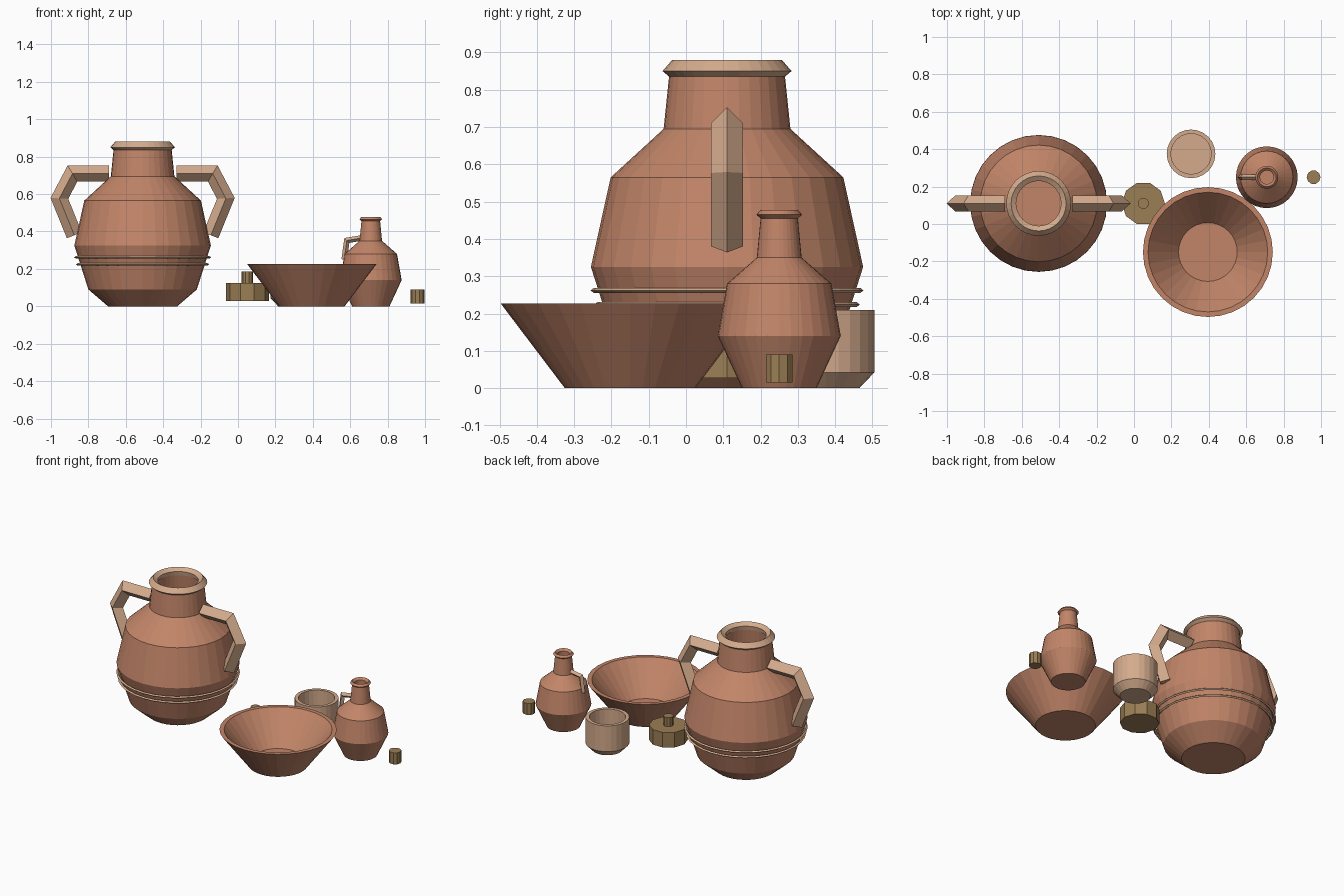
import bpy, bmesh, math
from mathutils import Vector

cube = bpy.data.objects.get("Cube")
if cube:
    bpy.data.objects.remove(cube, do_unlink=True)


def material(name, rgb):
    m = bpy.data.materials.new(name)
    m.use_nodes = True
    m.diffuse_color = (*rgb, 1)
    m.node_tree.nodes["Principled BSDF"].inputs["Base Color"].default_value = (*rgb, 1)
    return m


clay = material("terracotta", (0.54, 0.235, 0.14))
tan = material("pale clay", (0.66, 0.41, 0.265))
cork = material("cork", (0.33, 0.21, 0.09))


def finish(name, bm, mat, location):
    bmesh.ops.recalc_face_normals(bm, faces=bm.faces)
    mesh = bpy.data.meshes.new(name)
    bm.to_mesh(mesh)
    bm.free()
    mesh.materials.append(mat)
    obj = bpy.data.objects.new(name, mesh)
    obj.location = location
    bpy.context.collection.objects.link(obj)
    return obj


def bridge(bm, a, b):
    n = len(a)
    for i in range(n):
        bm.faces.new((a[i], a[(i + 1) % n], b[(i + 1) % n], b[i]))


def lathe(name, profile, mat, centre, sides=32, loop=False):
    """Turn (radius, height) points; cap both ends, or join them as a ring."""
    bm = bmesh.new()
    rings = [[bm.verts.new((r * math.cos(math.tau * i / sides),
                            r * math.sin(math.tau * i / sides), z))
              for i in range(sides)] for r, z in profile]
    for a, b in zip(rings, rings[1:]):
        bridge(bm, a, b)
    if loop:
        bridge(bm, rings[-1], rings[0])
    else:
        bm.faces.new(rings[0])
        bm.faces.new(rings[-1])
    return finish(name, bm, mat, (*centre, 0))


def handle(name, path, size, mat, centre, side):
    """Sweep a diamond section along (distance, height) points with mitred bends."""
    bm = bmesh.new()
    pts = [Vector((side * x, 0, z)) for x, z in path]
    rings = []
    for i, p in enumerate(pts):
        before = (p - pts[max(i - 1, 0)]).normalized()
        after = (pts[min(i + 1, len(pts) - 1)] - p).normalized()
        t = (before + after).normalized()
        n = Vector((-t.z, 0, t.x))
        n *= size / max(t.dot(before), t.dot(after))
        y = Vector((0, size, 0))
        rings.append([bm.verts.new(p + o) for o in (n, y, -n, -y)])
    for a, b in zip(rings, rings[1:]):
        bridge(bm, a, b)
    bm.faces.new(rings[0])
    bm.faces.new(rings[-1])
    return finish(name, bm, mat, (*centre, 0))


# Large two-handled jar: hollow body, rim, two bands, mirrored handles
jar = (-0.51, 0.11)
lathe("jar_body", [(0.185, 0), (0.29, 0.09), (0.365, 0.325), (0.312, 0.565),
                   (0.17, 0.695), (0.155, 0.84), (0.13, 0.84), (0.145, 0.69),
                   (0.29, 0.555), (0.34, 0.325), (0.27, 0.1), (0.17, 0.03)], clay, jar)
lathe("jar_rim", [(0.155, 0.835), (0.173, 0.85), (0.147, 0.88), (0.12, 0.862),
                  (0.125, 0.835)], tan, jar, loop=True)
for name, r, z in (("upper_band", 0.357, 0.262), ("lower_band", 0.347, 0.224)):
    lathe(name, [(r + 0.009, z), (r, z + 0.007), (r - 0.009, z), (r, z - 0.007)],
          tan, jar, loop=True)
for name, side in (("jar_handle_left", 1), ("jar_handle_right", -1)):
    handle(name, [(0.18, 0.71), (0.375, 0.71), (0.445, 0.577), (0.365, 0.38)],
           0.043, tan, jar, side)

# Wide open bowl
lathe("bowl", [(0.175, 0), (0.347, 0.227), (0.32, 0.227), (0.157, 0.03)],
      clay, (0.395, -0.15))

# Small jug with one handle
jug = (0.71, 0.25)
lathe("jug_body", [(0.1, 0), (0.165, 0.14), (0.14, 0.28), (0.06, 0.35), (0.05, 0.455),
                   (0.061, 0.465), (0.05, 0.478), (0.036, 0.465), (0.042, 0.345),
                   (0.12, 0.27), (0.145, 0.14), (0.085, 0.02)], clay, jug)
handle("jug_handle", [(0.05, 0.365), (0.128, 0.352), (0.142, 0.25)],
       0.015, tan, jug, -1)

# Cup
lathe("cup", [(0.09, 0), (0.13, 0.042), (0.13, 0.21), (0.108, 0.21), (0.108, 0.04)],
      tan, (0.305, 0.375), sides=24)

# Stoppers
lathe("large_stopper", [(0.115, 0.027), (0.115, 0.125), (0.03, 0.125), (0.03, 0.185)],
      cork, (0.05, 0.11), sides=10)
lathe("small_stopper", [(0.037, 0.015), (0.037, 0.09)], cork, (0.96, 0.25), sides=10)
